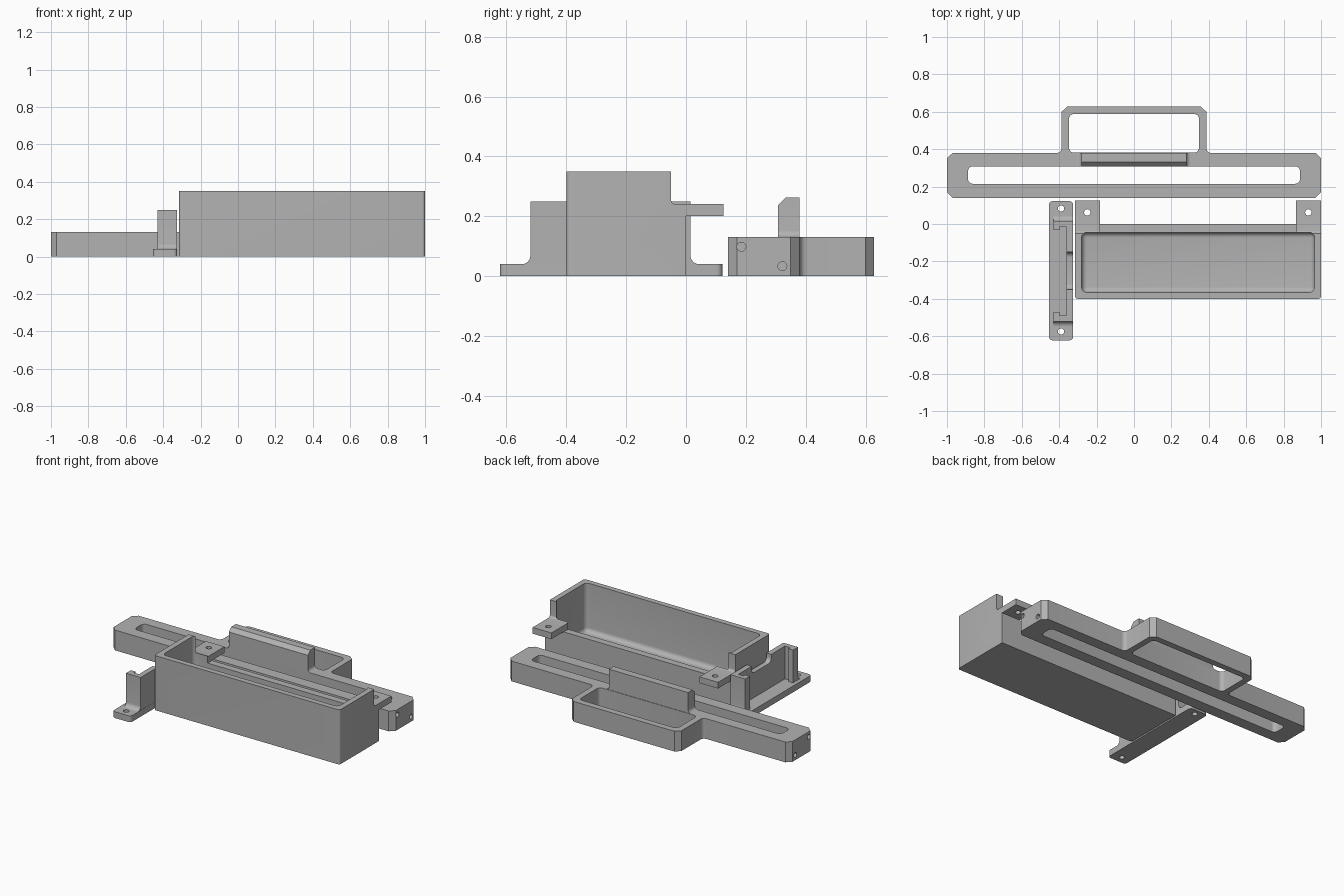
import bpy, bmesh, math
from mathutils import Vector

if "Cube" in bpy.data.objects:
    bpy.data.objects.remove(bpy.data.objects["Cube"])

grey = bpy.data.materials.new("grey_plastic")
grey.diffuse_color = (0.45, 0.45, 0.45, 1)
grey.use_nodes = True
grey.node_tree.nodes["Principled BSDF"].inputs["Base Color"].default_value = grey.diffuse_color


def rounded(points, segments=6):
    """Outline from (u, v, radius) corners, radius 0 stays sharp."""
    out = []
    n = len(points)
    for i, (u, v, r) in enumerate(points):
        p = Vector((u, v))
        if r == 0:
            out.append(p)
            continue
        a = (Vector(points[i - 1][:2]) - p).normalized()
        b = (Vector(points[(i + 1) % n][:2]) - p).normalized()
        half = a.angle(b) / 2
        centre = p + (a + b).normalized() * (r / math.sin(half))
        start = p + a * (r / math.tan(half)) - centre
        end = p + b * (r / math.tan(half)) - centre
        sweep = math.atan2(start.x * end.y - start.y * end.x, start.dot(end))
        for k in range(segments + 1):
            t = sweep * k / segments
            c, s = math.cos(t), math.sin(t)
            out.append(centre + Vector((start.x * c - start.y * s, start.x * s + start.y * c)))
    return out


def to_object(name, bm):
    bmesh.ops.recalc_face_normals(bm, faces=bm.faces)
    mesh = bpy.data.meshes.new(name)
    bm.to_mesh(mesh)
    bm.free()
    mesh.materials.append(grey)
    ob = bpy.data.objects.new(name, mesh)
    bpy.context.collection.objects.link(ob)
    return ob


def prism(name, points, axis, lo, hi):
    """Extrude an outline along an axis; the outline uses the other two in xyz order."""
    bm = bmesh.new()
    verts = []
    for p in rounded(points):
        co = [p.x, p.y]
        co.insert("xyz".index(axis), lo)
        verts.append(bm.verts.new(co))
    face = bm.faces.new(verts)
    ext = bmesh.ops.extrude_face_region(bm, geom=[face])
    move = [0, 0, 0]
    move["xyz".index(axis)] = hi - lo
    bmesh.ops.translate(bm, vec=move, verts=[g for g in ext["geom"] if isinstance(g, bmesh.types.BMVert)])
    return to_object(name, bm)


def rect(u0, u1, v0, v1, r=0):
    return [(u0, v0, r), (u1, v0, r), (u1, v1, r), (u0, v1, r)]


def box(name, x0, x1, y0, y1, z0, z1, r=0):
    return prism(name, rect(x0, x1, y0, y1, r), "z", z0, z1)


def circle(u, v, r):
    return [(u + r * math.cos(k * math.pi / 8), v + r * math.sin(k * math.pi / 8), 0) for k in range(16)]


def combine(ob, other, operation="DIFFERENCE"):
    mod = ob.modifiers.new("combine", "BOOLEAN")
    mod.operation, mod.solver, mod.object = operation, "EXACT", other
    bpy.context.view_layer.update()
    mesh = bpy.data.meshes.new_from_object(ob.evaluated_get(bpy.context.evaluated_depsgraph_get()))
    ob.modifiers.clear()
    ob.data = mesh
    bpy.data.objects.remove(other)


# Slotted rail with the rear loop
half = [(1, 0.17, 0), (1, 0.35, 0), (0.97, 0.38, 0), (0.387, 0.38, 0.025),
        (0.387, 0.60, 0), (0.357, 0.628, 0)]
outline = [(0.97, 0.14, 0)] + half + [(-x, y, r) for x, y, r in reversed(half)] + [(-0.97, 0.14, 0)]
rail = prism("slotted_rail", outline, "z", 0, 0.13)
combine(rail, box("slot", -0.887, 0.887, 0.215, 0.308, -0.1, 0.3, 0.025))
combine(rail, box("loop_opening", -0.347, 0.347, 0.382, 0.588, -0.1, 0.3, 0.025))
# Screw holes in both rail ends
for side in (-1, 1):
    for y, z in ((0.185, 0.098), (0.322, 0.033)):
        combine(rail, prism("screw_hole", circle(y, z, 0.015), "x", side * 0.91, side * 1.1))

# Upright lip with flared feet and a sloped front edge
lip = prism("rail_lip", [(-0.305, 0.12, 0), (0.305, 0.12, 0), (0.305, 0.13, 0), (0.28, 0.13, 0.022),
                         (0.28, 0.262, 0), (-0.28, 0.262, 0), (-0.28, 0.13, 0.022), (-0.305, 0.13, 0)],
            "y", 0.308, 0.379)
combine(lip, prism("lip_slope", [(0.29, 0.22, 0), (0.335, 0.265, 0), (0.335, 0.3, 0), (0.29, 0.3, 0)],
                   "x", -0.5, 0.5))

# Tray body, from its side profile, with rounded front corners
tray = prism("tray", [(-0.4, 0, 0), (0, 0, 0), (0, 0.2, 0), (0.125, 0.2, 0), (0.125, 0.24, 0),
                      (-0.05, 0.24, 0.015), (-0.05, 0.35, 0), (-0.4, 0.35, 0)], "x", -0.315, 1.0)
combine(tray, prism("corner_rounding", [(-0.315, -0.4, 0.015), (1.0, -0.4, 0.015),
                                        (1.0, 0.2, 0), (-0.315, 0.2, 0)], "z", -0.1, 0.5), "INTERSECT")
# Cavity with a rounded floor edge
bm = bmesh.new()
bmesh.ops.create_cube(bm, size=1)
for v in bm.verts:
    v.co = (0.3425 + v.co.x * 1.245, -0.205 + v.co.y * 0.32, 0.29 + v.co.z * 0.5)
edges = [e for e in bm.edges if min(v.co.z for v in e.verts) < 0.1]
bmesh.ops.bevel(bm, geom=edges, offset=0.028, segments=6, profile=0.5, affect="EDGES")
combine(tray, to_object("cavity", bm))
# Low back wall between the two mounting tabs
combine(tray, box("back_gap", -0.183, 0.867, -0.06, 0.3, 0.199, 0.6))
for x in (-0.25, 0.932):
    combine(tray, box_hole := prism("tab_hole", circle(x, 0.062, 0.017), "z", 0.1, 0.3))

# Holder bracket: base strip, then the upright with curved feet
base = box("bracket_base", -0.455, -0.325, -0.622, 0.122, 0, 0.04, 0.02)
for y in (0.083, -0.575):
    combine(base, prism("base_hole", circle(-0.39, y, 0.017), "z", -0.1, 0.2))
upright = prism("bracket_upright", [(-0.55, 0.035, 0), (0.045, 0.035, 0), (0.045, 0.04, 0), (0.015, 0.04, 0.028),
                                    (0.015, 0.25, 0), (-0.52, 0.25, 0), (-0.52, 0.04, 0.028), (-0.55, 0.04, 0)],
                "x", -0.43, -0.326)
# Pocket with a narrower mouth, leaving retaining lips at both ends
combine(upright, box("pocket", -0.398, -0.36, -0.488, -0.015, 0.039, 0.4))
combine(upright, box("pocket_mouth", -0.5, -0.39, -0.47, -0.032, 0.039, 0.4))
# Shallow notch in the top of the back plate
combine(upright, prism("plate_notch", rect(-0.35, -0.15, 0.2, 0.5, 0.03), "x", -0.375, -0.2))

for ob in list(bpy.context.collection.objects):
    bpy.ops.object.select_all(action="DESELECT")
    ob.select_set(True)
    bpy.context.view_layer.objects.active = ob
    bpy.ops.object.shade_smooth_by_angle(angle=math.radians(30))
